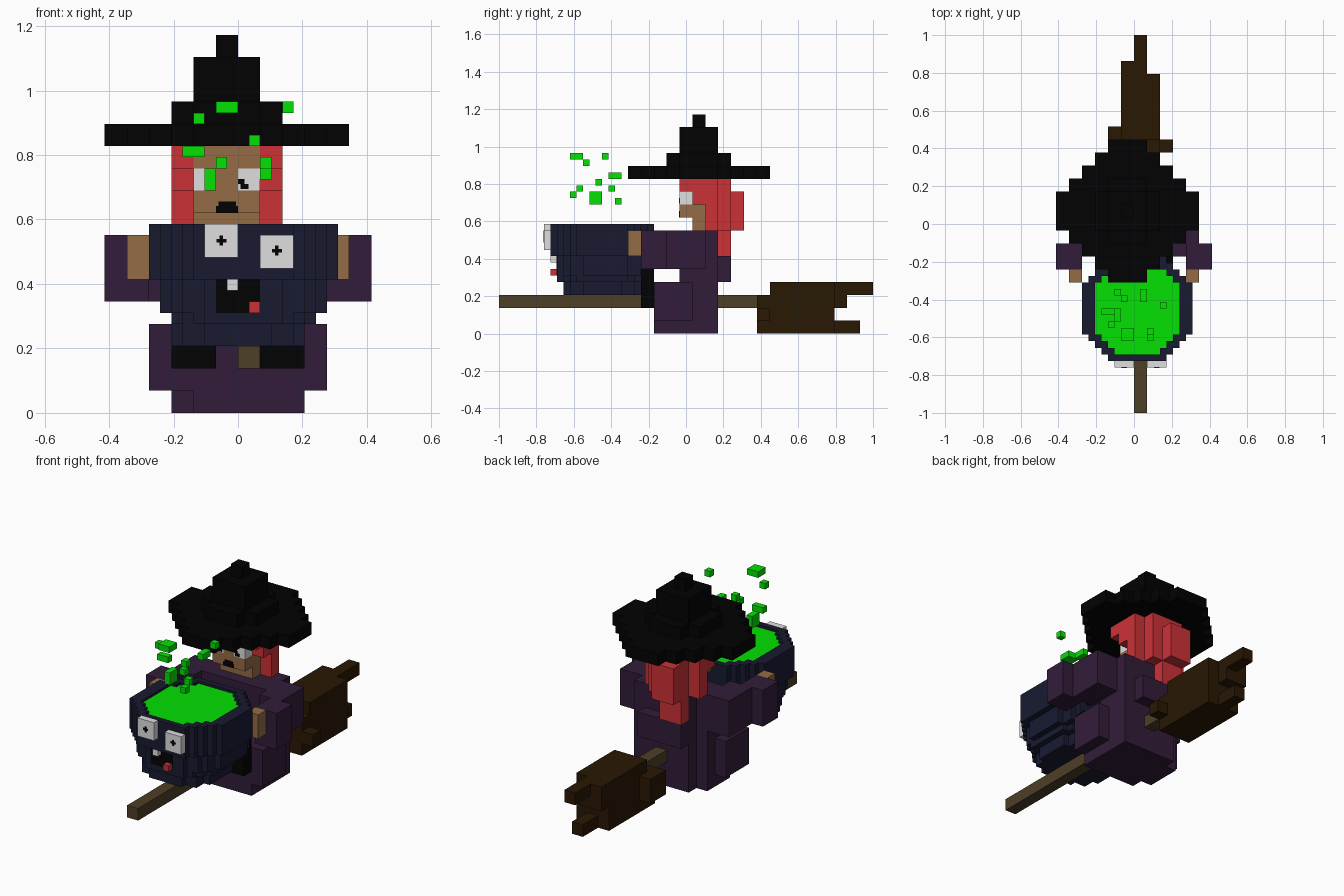
import bpy, bmesh

if "Cube" in bpy.data.objects:
    bpy.data.objects.remove(bpy.data.objects["Cube"])

V = 2 / 29      # big block size
H = V / 2       # small block size


def material(name, r, g, b):
    m = bpy.data.materials.new(name)
    m.diffuse_color = (r, g, b, 1)
    m.use_nodes = True
    m.node_tree.nodes["Principled BSDF"].inputs["Base Color"].default_value = m.diffuse_color
    return m


BLACK = material("black", 0.0006, 0.0006, 0.0006)
GREEN = material("slime green", 0.001, 0.75, 0.001)
RED = material("red", 0.6, 0.031, 0.039)
SKIN = material("skin", 0.3, 0.148, 0.062)
WHITE = material("white", 0.74, 0.74, 0.74)
PURPLE = material("purple", 0.031, 0.012, 0.042)
NAVY = material("navy iron", 0.009, 0.011, 0.031)
WOOD = material("wood", 0.076, 0.05, 0.02)
STRAW = material("dark straw", 0.022, 0.009, 0.001)


def finish(name, bm, mat):
    me = bpy.data.meshes.new(name)
    bm.to_mesh(me)
    bm.free()
    me.materials.append(mat)
    ob = bpy.data.objects.new(name, me)
    bpy.context.collection.objects.link(ob)
    return ob


def blocks(name, mat, boxes, s=V, mirror=False):
    """One object from boxes (x0, x1, y0, y1, z0, z1) in units of s."""
    bm = bmesh.new()
    if mirror:
        boxes = boxes + [(-b[1], -b[0]) + tuple(b[2:]) for b in boxes]
    for x0, x1, y0, y1, z0, z1 in boxes:
        vs = bmesh.ops.create_cube(bm, size=1)["verts"]
        for v in vs:
            v.co.x = s * (x1 if v.co.x > 0 else x0)
            v.co.y = s * (y1 if v.co.y > 0 else y0)
            v.co.z = s * (z1 if v.co.z > 0 else z0)
    return finish(name, bm, mat)


def voxels(name, mat, cells, centre, s):
    """Outer skin of a set of unit cells, centred on integer positions."""
    bm = bmesh.new()
    cache = {}

    def vert(p):
        if p not in cache:
            cache[p] = bm.verts.new([s * (p[i] + centre[i]) for i in range(3)])
        return cache[p]

    for c in cells:
        for a in range(3):
            for d in (-1, 1):
                n = list(c)
                n[a] += d
                if tuple(n) in cells:
                    continue
                ring = []
                for u, w in ((-.5, -.5), (.5, -.5), (.5, .5), (-.5, .5)):
                    p = list(c)
                    p[a] += d * .5
                    p[(a + 1) % 3] += u
                    p[(a + 2) % 3] += w
                    ring.append(vert(tuple(p)))
                bm.faces.new(ring if d > 0 else ring[::-1])
    return finish(name, bm, mat)


def oval(x0, x1, y0, y1):
    """Oval set of cells filling the given bounds."""
    a, b = (x1 - x0 + 1) / 2, (y1 - y0 + 1) / 2
    cx, cy = (x0 + x1 - 1) / 2, (y0 + y1 - 1) / 2
    return {(x, y) for x in range(x0, x1) for y in range(y0, y1)
            if ((x - cx) / a) ** 2 + ((y - cy) / b) ** 2 <= 1}


# Hat
brim = {(x, y, 0) for x in range(-5, 6) for y in range(-5, 6) if abs(x) + abs(y) <= 6}
voxels("hat_brim", BLACK, brim, (-.5, 1, 12.5), V)
blocks("hat_cone", BLACK, [(-3, 2, -.5, 2.5, 13, 14), (-2, 1, -1.5, 3.5, 13, 14),
                           (-2, 1, -.5, 2.5, 14, 16), (-1, 0, .5, 1.5, 16, 17)])

# Head, face and hair
blocks("head", SKIN, [(-2, 1, -.5, 1.5, 11, 12), (-2, 1, .5, 1.5, 10, 11),
                      (-1, 0, -.5, .5, 10, 11), (-2, 1, -.5, 1.5, 9, 10),
                      (-2, 1, .5, 1.5, 8, 9)])
blocks("eyes", WHITE, [(-2, -1, -.5, .5, 10, 11), (0, 1, -.5, .5, 10, 11)])
blocks("pupils", BLACK, [(0, .3, -.55, -.5, 10.3, 10.52), (.12, .48, -.55, -.5, 10.07, 10.3),
                         (-1.3, -1, -.55, -.5, 10.3, 10.52), (-1.48, -1.12, -.55, -.5, 10.07, 10.3)])
blocks("mouth", BLACK, [(-1, 0, -.55, -.5, 9, 9.3), (-.87, -.1, -.55, -.5, 9.3, 9.5)])
hair = [(-3, 2, 1.5, 2.5, 8, 12), (-2, 1, 2.5, 3.5, 8, 12),
        (-2, 0, 3.5, 4.5, 8, 11), (-2, 0, 2.5, 3.5, 6, 8)]
for x in (-3, 1):
    hair += [(x, x + 1, -.5, 1.5, 11, 12), (x, x + 1, .5, 1.5, 10, 11)]
blocks("hair", RED, hair)

# Dress, sleeves, hands and boots
blocks("dress", PURPLE, [(-2, 3, -2.5, 2.5, 0, 4), (-3, -2, -1.5, 1.5, 0, 4),
                         (-2, 3, -.5, 2.5, 4, 8), (-3, -2, -.5, 1.5, 4, 8),
                         (-2, 2, 2.5, 3.5, 4, 6)])
blocks("thighs", PURPLE, [(2, 4, -2.5, .5, 1, 4)], mirror=True)
blocks("sleeves", PURPLE, [(3, 5, -1.5, 1.5, 5, 8), (4, 6, -3.5, -1.5, 5, 8)], mirror=True)
blocks("hands", SKIN, [(4, 5, -4.5, -3.5, 6, 8)], mirror=True)
blocks("boots", BLACK, [(1, 3, -3.5, -2.5, 2, 5)], mirror=True)

# Broom
blocks("broom_stick", WOOD, [(0, 1, -14.5, 5.5, 2, 3)])
blocks("broom_bristles", STRAW, [(0, 1, 6.5, 14.5, 3, 4), (-1, 0, 6.5, 12.5, 3, 4),
                                 (1, 2, 6.5, 11.5, 3, 4), (-1, 1, 5.5, 12.5, 2, 3),
                                 (1, 2, 5.5, 11.5, 1, 3), (-1, 1, 5.5, 11.5, 1, 2),
                                 (0, 1, 5.5, 13.5, 0, 1), (-1, 2, 5.5, 11.5, 0, 1),
                                 (-2, -1, 5.5, 7.5, 1, 3), (2, 3, 5.5, 6.5, 1, 2)])

# Cauldron: stepped round bowl with an open rim, filled with slime
pool = oval(-6, 7, -20, -6)
bowl = set()
for z in range(6, 17):
    if z < 8:
        layer = oval(-6, 6, -19, -7)
    elif z < 9:
        layer = oval(-6, 7, -20, -6)
    elif z < 12:
        layer = oval(-7, 8, -20, -5)
    else:
        layer = oval(-8, 9, -21, -5)
    if z == 16:
        layer -= pool
    bowl |= {(x, y, z) for x, y in layer}
voxels("cauldron", NAVY, bowl, (.5, .5, .5), H)
voxels("slime", GREEN, {(x, y, 0) for x, y in pool}, (.5, .5, 16.1), H)

# Cauldron face
blocks("cauldron_eyes", WHITE, [(-3, 0, -22, -21, 14, 17), (2, 5, -22, -21, 13, 16)], H)
pupils = []
for x, z in ((-1.5, 15.5), (3.5, 14.6)):
    pupils += [(x - .45, x + .45, -22.08, -22, z - .16, z + .16),
               (x - .16, x + .16, -22.1, -22, z - .45, z + .45)]
blocks("cauldron_pupils", BLACK, pupils, H)
blocks("cauldron_mouth", BLACK, [(-2, 2, -20.1, -20, 9, 12)], H)
blocks("cauldron_tooth", WHITE, [(-1, 0, -21, -20, 11, 12)], H)
blocks("cauldron_tongue", RED, [(1, 2, -21, -20, 9, 10)], H)

# Splashing drops
blocks("slime_drops", GREEN, [
    (-2, 0, -18, -16, 27, 28), (4, 5, -13, -12, 27, 28), (-4, -3, -16, -15, 26, 27),
    (1, 2, -12, -10, 24, 25), (-5, -3, -14, -13, 23, 24), (-2, -1, -12, -11, 22, 23),
    (2, 3, -17, -16, 22, 23), (2, 3, -18, -17, 21, 22), (-3, -2, -15, -13, 20, 22),
    (-3, -2, -11, -10, 20, 21)], H)
